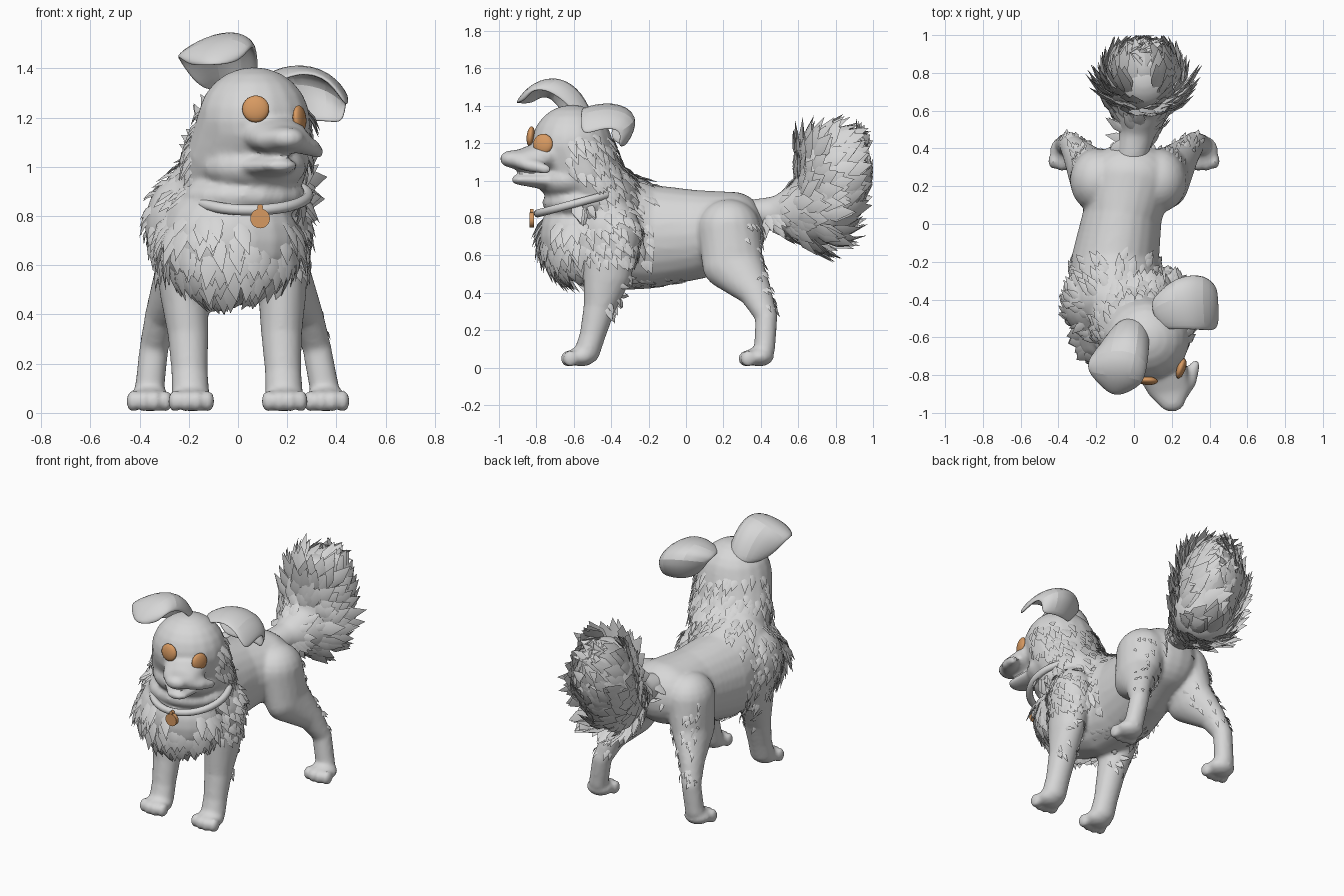
import bpy
import bmesh
import math
import random
from mathutils import Matrix, Vector

rng = random.Random(4)
cube = bpy.data.objects.get("Cube")
if cube:
    bpy.data.objects.remove(cube, do_unlink=True)


def make_material(name, colour):
    mat = bpy.data.materials.new(name)
    mat.use_nodes = True
    mat.diffuse_color = colour
    mat.node_tree.nodes["Principled BSDF"].inputs["Base Color"].default_value = colour
    return mat


GREY = make_material("fur_grey", (0.68, 0.68, 0.68, 1))
ORANGE = make_material("amber_orange", (0.68, 0.32, 0.12, 1))


def finish(name, bm, mat, smooth=True):
    bmesh.ops.recalc_face_normals(bm, faces=bm.faces[:])
    mesh = bpy.data.meshes.new(name)
    bm.to_mesh(mesh)
    bm.free()
    obj = bpy.data.objects.new(name, mesh)
    bpy.context.collection.objects.link(obj)
    mesh.materials.append(mat)
    if smooth:
        smooth_edges(obj)
    return obj


def smooth_edges(obj, angle=40):
    bpy.ops.object.select_all(action='DESELECT')
    obj.select_set(True)
    bpy.context.view_layer.objects.active = obj
    bpy.ops.object.shade_smooth_by_angle(angle=math.radians(angle))


def ball(bm, x, y, z, rx, ry, rz):
    bmesh.ops.create_uvsphere(
        bm, u_segments=18, v_segments=12, radius=1,
        matrix=Matrix.Translation((x, y, z)) @ Matrix.Diagonal((rx, ry, rz, 1)))


def chain(bm, rows, steps=7):
    """Sweep an ellipsoid (centre and radii) through the rows."""
    ball(bm, *rows[0])
    for a, b in zip(rows, rows[1:]):
        for i in range(1, steps + 1):
            t = i / steps
            ball(bm, *[p + (q - p) * t for p, q in zip(a, b)])


def fuse(obj, size, passes):
    """Melt overlapping volumes into one skin."""
    remesh = obj.modifiers.new("skin", 'REMESH')
    remesh.mode = 'VOXEL'
    remesh.voxel_size = size
    soften = obj.modifiers.new("soften", 'SMOOTH')
    soften.iterations = passes
    depsgraph = bpy.context.evaluated_depsgraph_get()
    mesh = bpy.data.meshes.new_from_object(obj.evaluated_get(depsgraph))
    obj.modifiers.clear()
    obj.data = mesh
    mesh.materials.clear()
    mesh.materials.append(GREY)
    smooth_edges(obj)


def tuft(bm, p, along, normal, length, width):
    """A flat pointed lock of hair that lies on the skin."""
    side = along.cross(normal).normalized()
    rings = []
    for t, w, lift in ((0, 0.7, -0.012), (0.45, 1, 0.002)):
        c = p + along * length * t + normal * lift
        offsets = (side, normal * 0.3, -side, normal * -0.3)
        rings.append([bm.verts.new(c + o * width * w) for o in offsets])
    end = p + along * length
    end.y = min(end.y, 1.0)
    tip = bm.verts.new(end)
    for i in range(4):
        j = (i + 1) % 4
        bm.faces.new((rings[0][i], rings[0][j], rings[1][j], rings[1][i]))
        bm.faces.new((rings[1][i], rings[1][j], tip))


def grow_fur(name, obj, count, style):
    """Scatter locks; style(p, n) gives (flow, lift, length, width) or None."""
    bm = bmesh.new()
    polys = list(obj.data.polygons)
    for f in rng.choices(polys, [f.area for f in polys], k=count):
        p, n = Vector(f.center), Vector(f.normal)
        look = style(p, n)
        if look is None:
            continue
        flow, lift, length, width = look
        flow = Vector(flow) + Vector([rng.uniform(-0.2, 0.2) for _ in range(3)])
        flow -= n * flow.dot(n)
        if flow.length < 0.3:
            continue
        along = (flow.normalized() + n * lift).normalized()
        tuft(bm, p, along, n, length * rng.uniform(0.7, 1.2), width)
    finish(name, bm, GREY)


# Torso, from rump to chest
bm = bmesh.new()
chain(bm, [(-0.02, 0.25, 0.74, 0.24, 0.18, 0.2), (-0.06, 0.05, 0.71, 0.21, 0.2, 0.24),
           (-0.1, -0.2, 0.7, 0.235, 0.2, 0.28), (-0.09, -0.4, 0.74, 0.26, 0.2, 0.33),
           (-0.03, -0.58, 0.7, 0.28, 0.205, 0.24)])
ball(bm, -0.24, -0.42, 0.76, 0.14, 0.17, 0.2)

# Neck, cheeks and skull
chain(bm, [(0, -0.45, 0.9, 0.25, 0.2, 0.2), (0.04, -0.55, 1.04, 0.255, 0.21, 0.17),
           (0.065, -0.61, 1.185, 0.23, 0.218, 0.22)])
ball(bm, 0.02, -0.54, 0.88, 0.26, 0.23, 0.1)
ball(bm, 0.06, -0.63, 1.0, 0.22, 0.17, 0.11)

# Muzzle, lip flap and lower jaw
chain(bm, [(0.14, -0.75, 1.13, 0.14, 0.11, 0.085), (0.18, -0.86, 1.11, 0.12, 0.09, 0.06),
           (0.2, -0.94, 1.115, 0.07, 0.055, 0.045)])
chain(bm, [(0.23, -0.88, 1.1, 0.07, 0.06, 0.04), (0.29, -0.82, 1.08, 0.045, 0.06, 0.035),
           (0.325, -0.75, 1.06, 0.025, 0.03, 0.025)])
chain(bm, [(0.11, -0.74, 1.0, 0.13, 0.08, 0.05), (0.17, -0.88, 1.005, 0.07, 0.055, 0.03)])

# Legs and paws
FRONT = [(0.2, -0.4, 0.72, 0.12, 0.16, 0.18), (0.2, -0.42, 0.5, 0.1, 0.13, 0.12),
         (0.19, -0.46, 0.33, 0.085, 0.088, 0.08), (0.19, -0.5, 0.17, 0.075, 0.07, 0.06),
         (0.19, -0.53, 0.08, 0.078, 0.07, 0.06)]
HIND = [(0.16, 0.23, 0.74, 0.15, 0.17, 0.16), (0.21, 0.25, 0.55, 0.11, 0.165, 0.14),
        (0.29, 0.37, 0.4, 0.072, 0.09, 0.075), (0.33, 0.43, 0.27, 0.06, 0.06, 0.05),
        (0.355, 0.42, 0.1, 0.062, 0.058, 0.05)]
for s in (-1, 1):
    for leg, foot_x, foot_y in ((FRONT, 0.19, -0.56), (HIND, 0.36, 0.39)):
        chain(bm, [(s * x - 0.04 * z, y, z, *r) for x, y, z, *r in leg])
        ball(bm, s * foot_x, foot_y, 0.058, 0.085, 0.08, 0.052)
        for i in (-1.5, -0.5, 0.5, 1.5):
            toe_y = foot_y - 0.075 + 0.012 * abs(i)
            ball(bm, s * foot_x + i * 0.044, toe_y, 0.048, 0.029, 0.042, 0.045)
body = finish("body", bm, GREY, smooth=False)
fuse(body, 0.013, 6)


# Coat on the ruff, belly and backs of the legs
def coat(p, n):
    near_tag = 0 < p.x < 0.18 and p.y < -0.68 and p.z > 0.7
    under_collar = p.y < -0.6 and 0.82 < p.z < 0.92
    face = (p.y < -0.64 and p.z > 0.92) or p.z > 1.27
    if near_tag or under_collar or face:
        return None
    if p.y < -0.25 and p.z > 0.9:
        return (0, 0.5, -1), 0.18, 0.11, 0.022
    if p.y < -0.55 and p.z > 0.5:
        return (-p.x, 0.3, -1), 0.08, 0.14, 0.034
    if p.y < -0.2 and p.z > 0.58:
        return (0, 0.5, -1), 0.14, 0.09, 0.02
    if -0.4 < p.y < 0 and 0.38 < p.z < 0.48 and abs(n.x) > 0.3:
        return (0, 1, -0.3), 0.1, 0.07, 0.014
    if n.y > 0.3 and abs(n.x) > 0.3 and 0.3 < p.z < 0.8 and (p.y > 0.3 or p.y < -0.25):
        return (0, 0.6, -1), 0.2, 0.07, 0.012
    return None


grow_fur("body_fur", body, 1900, coat)

# Plumed tail
bm = bmesh.new()
chain(bm, [(-0.01, 0.36, 0.83, 0.08, 0.07, 0.07), (0.02, 0.5, 0.82, 0.1, 0.09, 0.1),
           (0.05, 0.71, 0.85, 0.2, 0.17, 0.2), (0.05, 0.77, 0.99, 0.21, 0.19, 0.19),
           (0.05, 0.77, 1.12, 0.17, 0.17, 0.15)])
tail = finish("tail", bm, GREY, smooth=False)
fuse(tail, 0.018, 4)


# Long locks sweep out from the root of the plume
def plume(p, n):
    if p.y < 0.42:
        return None
    sweep = (p - Vector((0.04, 0.45, 0.85))).normalized()
    if p.y < 0.56:
        return sweep, 0.15, 0.12, 0.025
    lift = 0.3 if n.y < -0.2 or n.z < -0.5 else 0.08
    return sweep, lift, 0.17, 0.045


grow_fur("tail_fur", tail, 400, plume)


# Folded ears, each a cupped sheet from base to tip
def ear(name, rows):
    bm = bmesh.new()
    grid = [[bm.verts.new(p) for p in row] for row in rows]
    for a, b in zip(grid, grid[1:]):
        for i in range(len(a) - 1):
            bm.faces.new((a[i], a[i + 1], b[i + 1], b[i]))
    obj = finish(name, bm, GREY)
    shell = obj.modifiers.new("thickness", 'SOLIDIFY')
    shell.thickness = 0.03
    shell.offset = 0
    rounding = obj.modifiers.new("rounding", 'SUBSURF')
    rounding.levels = rounding.render_levels = 2


ear("right_ear", [
    [(-0.13, -0.6, 1.31), (-0.08, -0.5, 1.31), (0.03, -0.49, 1.33), (0.08, -0.58, 1.34)],
    [(-0.19, -0.66, 1.35), (-0.1, -0.56, 1.46), (0.03, -0.56, 1.48), (0.08, -0.66, 1.43)],
    [(-0.25, -0.72, 1.44), (-0.12, -0.66, 1.54), (0.02, -0.68, 1.56), (0.07, -0.76, 1.49)],
    [(-0.25, -0.78, 1.45), (-0.14, -0.8, 1.51), (-0.02, -0.81, 1.53), (0.05, -0.84, 1.48)],
    [(-0.2, -0.82, 1.41), (-0.13, -0.91, 1.41), (-0.06, -0.91, 1.41), (0.01, -0.86, 1.43)]])
ear("left_ear", [
    [(0.14, -0.57, 1.33), (0.08, -0.45, 1.36), (0.1, -0.38, 1.33), (0.18, -0.42, 1.22)],
    [(0.25, -0.56, 1.39), (0.2, -0.38, 1.43), (0.22, -0.25, 1.37), (0.25, -0.34, 1.18)],
    [(0.38, -0.57, 1.36), (0.37, -0.4, 1.4), (0.38, -0.23, 1.33), (0.37, -0.33, 1.18)],
    [(0.45, -0.57, 1.22), (0.45, -0.45, 1.28), (0.44, -0.34, 1.27), (0.43, -0.37, 1.17)]])

# Round eyes
for name, spot, facing in (("right_eye", (0.072, -0.83, 1.235), (-0.05, -1, 0.1)),
                           ("left_eye", (0.25, -0.765, 1.195), (1, -0.35, 0.1))):
    bm = bmesh.new()
    turn = Vector(facing).to_track_quat('Z', 'Y').to_matrix().to_4x4()
    bmesh.ops.create_uvsphere(
        bm, u_segments=24, v_segments=12, radius=1,
        matrix=Matrix.Translation(spot) @ turn @ Matrix.Diagonal((0.055, 0.055, 0.022, 1)))
    finish(name, bm, ORANGE)

# Collar with a hanging tag
bpy.ops.mesh.primitive_torus_add(
    major_segments=40, minor_segments=10, major_radius=0.235, minor_radius=0.022,
    location=(0.05, -0.565, 0.885), rotation=(math.radians(15), 0, 0))
collar = bpy.context.object
collar.name = "collar"
collar.data.materials.append(GREY)
smooth_edges(collar)
bm = bmesh.new()
upright = Matrix.Rotation(math.pi / 2, 4, 'X')
for z, r, depth in ((0.79, 0.04, 0.025), (0.836, 0.012, 0.02)):
    bmesh.ops.create_cone(bm, cap_ends=True, segments=20, radius1=r, radius2=r, depth=depth,
                          matrix=Matrix.Translation((0.09, -0.825, z)) @ upright)
finish("collar_tag", bm, ORANGE)
